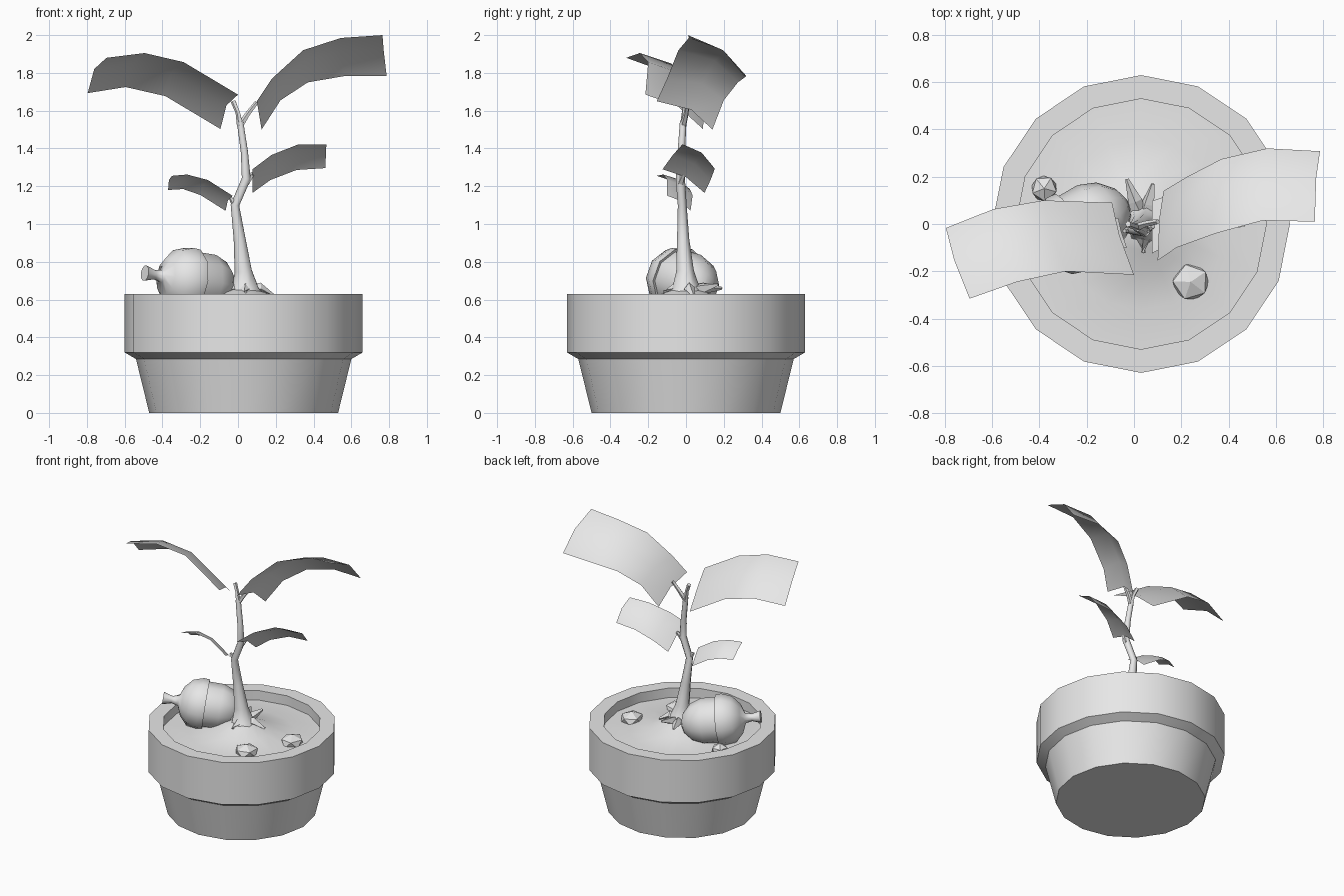
import bpy, bmesh, math
from mathutils import Vector, Matrix

if "Cube" in bpy.data.objects:
    bpy.data.objects.remove(bpy.data.objects["Cube"], do_unlink=True)

GREY = (0.8, 0.8, 0.8, 1.0)
clay = bpy.data.materials.new("plain_grey")
clay.use_nodes = True
clay.diffuse_color = GREY
clay.node_tree.nodes["Principled BSDF"].inputs["Base Color"].default_value = GREY

POT_CENTRE = Vector((0.03, 0, 0))


def finish(name, bm, angle=40, fix_normals=True):
    """Turn a bmesh into a shaded, coloured object."""
    if fix_normals:
        bmesh.ops.recalc_face_normals(bm, faces=bm.faces[:])
    mesh = bpy.data.meshes.new(name)
    bm.to_mesh(mesh)
    bm.free()
    mesh.materials.append(clay)
    for poly in mesh.polygons:
        poly.use_smooth = angle > 0
    if angle > 0:
        mesh.set_sharp_from_angle(angle=math.radians(angle))
    obj = bpy.data.objects.new(name, mesh)
    bpy.context.collection.objects.link(obj)
    return obj


def bridge(bm, rings, caps=(True, True)):
    """Skin a series of equal rings of points."""
    loops = [[bm.verts.new(p) for p in ring] for ring in rings]
    n = len(loops[0])
    for a, b in zip(loops, loops[1:]):
        for i in range(n):
            j = (i + 1) % n
            bm.faces.new((a[i], a[j], b[j], b[i]))
    if caps[0]:
        bm.faces.new(loops[0][::-1])
    if caps[1]:
        bm.faces.new(loops[-1])


def lathe(name, profile, sides, matrix, angle=40, caps=(True, True)):
    """Spin (radius, height) pairs about the local z axis."""
    bm = bmesh.new()
    turn = [2 * math.pi * i / sides for i in range(sides)]
    bridge(bm, [[matrix @ Vector((r * math.cos(t), r * math.sin(t), h)) for t in turn]
                for r, h in profile], caps)
    return finish(name, bm, angle)


def tube(name, path, sides=7, angle=60):
    """Tapered tube along (x, y, z, radius) points."""
    points = [Vector(p[:3]) for p in path]
    bm = bmesh.new()
    rings = []
    for i, p in enumerate(points):
        along = points[min(i + 1, len(points) - 1)] - points[max(i - 1, 0)]
        side = along.cross(Vector((0, 1, 0.1))).normalized()
        other = along.cross(side).normalized()
        turn = [2 * math.pi * k / sides for k in range(sides)]
        rings.append([p + path[i][3] * (math.cos(t) * side + math.sin(t) * other)
                      for t in turn])
    bridge(bm, rings)
    return finish(name, bm, angle)


def leaf(name, front, back, bulge):
    """Bent sheet between two edges, with a raised midrib row."""
    bm = bmesh.new()
    columns = []
    for f, b in zip(front, back):
        f, b = Vector(f), Vector(b)
        mid = (f + b) / 2 + Vector(bulge)
        columns.append([bm.verts.new(p) for p in (f, mid, b)])
    for a, b in zip(columns, columns[1:]):
        for i in range(2):
            bm.faces.new((a[i], b[i], b[i + 1], a[i + 1]))
    bm.normal_update()
    if sum(f.normal.z for f in bm.faces) < 0:
        bmesh.ops.reverse_faces(bm, faces=bm.faces[:])
    return finish(name, bm, 60, False)


def pebble(name, place, size, spin):
    bm = bmesh.new()
    bmesh.ops.create_icosphere(bm, subdivisions=1, radius=1, matrix=Matrix.LocRotScale(
        Vector(place), Matrix.Rotation(spin, 3, 'Z'), Vector(size)))
    return finish(name, bm, 0)


# Pot with a thick overhanging rim
at_pot = Matrix.Translation(POT_CENTRE)
lathe("pot", [(0.5, 0), (0.57, 0.285), (0.63, 0.32), (0.63, 0.63), (0.53, 0.63), (0.53, 0.53)],
      16, at_pot, 30, (True, False))

# Soil, heaped up around the trunk
lathe("soil", [(0.53, 0.56), (0.36, 0.565), (0.21, 0.595), (0.11, 0.64), (0.04, 0.66)],
      16, at_pot, 40, (False, True))

# Trunk and twigs
tube("trunk", [(0.04, 0, 0.6, 0.12), (0.04, 0, 0.66, 0.075), (0.03, -0.005, 0.75, 0.048),
               (0.01, -0.015, 0.92, 0.033), (-0.015, -0.02, 1.1, 0.024),
               (0.045, -0.03, 1.24, 0.025), (0.035, -0.025, 1.38, 0.02),
               (0.012, -0.015, 1.54, 0.018)])
tube("upper_left_twig", [(0.012, -0.015, 1.52, 0.018), (0, -0.01, 1.59, 0.013),
                         (-0.025, 0, 1.65, 0.014)], 5)
tube("upper_right_twig", [(0.012, -0.015, 1.52, 0.018), (0.05, 0, 1.58, 0.014),
                          (0.1, 0.01, 1.645, 0.011)], 5)
tube("lower_left_twig", [(-0.01, -0.02, 1.09, 0.018), (-0.04, -0.03, 1.14, 0.01)], 5)
tube("lower_right_twig", [(0.045, -0.03, 1.22, 0.02), (0.08, -0.01, 1.27, 0.01)], 5)

# Leaves: the front edge rides higher than the back edge
leaf("big_right_leaf",
     [(.10, -.155, 1.65), (.18, -.10, 1.77), (.345, -.04, 1.92), (.545, .015, 1.985), (.765, .01, 2)],
     [(.125, .14, 1.5), (.225, .2, 1.655), (.37, .275, 1.75), (.563, .32, 1.783), (.787, .308, 1.783)],
     (-0.005, 0.035, 0.03))
leaf("big_left_leaf",
     [(0, -.215, 1.685), (-.288, -.2, 1.857), (-.495, -.245, 1.905), (-.696, -.316, 1.88)],
     [(-.093, .09, 1.503), (-.384, .1, 1.677), (-.595, .063, 1.725), (-.796, -.017, 1.693)],
     (-0.015, 0.014, 0.034))
leaf("small_right_leaf",
     [(.077, -.124, 1.29), (.177, -.07, 1.365), (.315, -.02, 1.42), (.468, -.013, 1.42)],
     [(.077, .098, 1.165), (.172, .13, 1.233), (.31, .15, 1.286), (.463, .15, 1.296)],
     (0, 0.014, 0.02))
leaf("small_left_leaf",
     [(-.03, -.1, 1.15), (-.16, -.1, 1.233), (-.27, -.12, 1.262), (-.35, -.156, 1.255)],
     [(-.066, .024, 1.07), (-.198, .035, 1.153), (-.29, .02, 1.185), (-.37, -.02, 1.18)],
     (-0.006, 0.006, 0.014))

# Acorn lying on the soil, its stalk pointing outwards
axis = Vector((-0.87, -0.5, 0.14)).normalized()
lying = Matrix.Translation((-0.03, 0.1, 0.665)) @ axis.to_track_quat('Z', 'Y').to_matrix().to_4x4()
lathe("acorn_nut", [(0.008, 0), (0.07, 0.02), (0.13, 0.075), (0.16, 0.15), (0.16, 0.28)],
      10, lying, 60)
lathe("acorn_cap", [(0.15, 0.26), (0.175, 0.25), (0.178, 0.29), (0.155, 0.36), (0.1, 0.41),
                    (0.035, 0.435), (0.025, 0.48), (0.042, 0.54)], 10, lying, 60)

# Pebbles
pebble("front_pebble", (0.24, -0.245, 0.575), (0.085, 0.085, 0.05), 0.6)
pebble("side_pebble", (0.4, 0.06, 0.575), (0.08, 0.09, 0.05), 0.2)
pebble("back_pebble", (-0.38, 0.15, 0.585), (0.06, 0.06, 0.05), 1.0)

# Roots and broken shell splinters around the trunk
for i, (tip_x, tip_y, tip_z) in enumerate([(0.19, 0.04, 0.62), (0.08, 0.17, 0.68), (-0.03, 0.19, 0.66),
                                           (0.04, -0.12, 0.64), (-0.1, -0.02, 0.63)]):
    tube(f"root_{i + 1}", [(0.04, 0, 0.64, 0.035),
                           ((tip_x + 0.04) / 2, tip_y / 2, 0.66, 0.03),
                           (tip_x, tip_y, tip_z, 0.008)], 4, 0)
